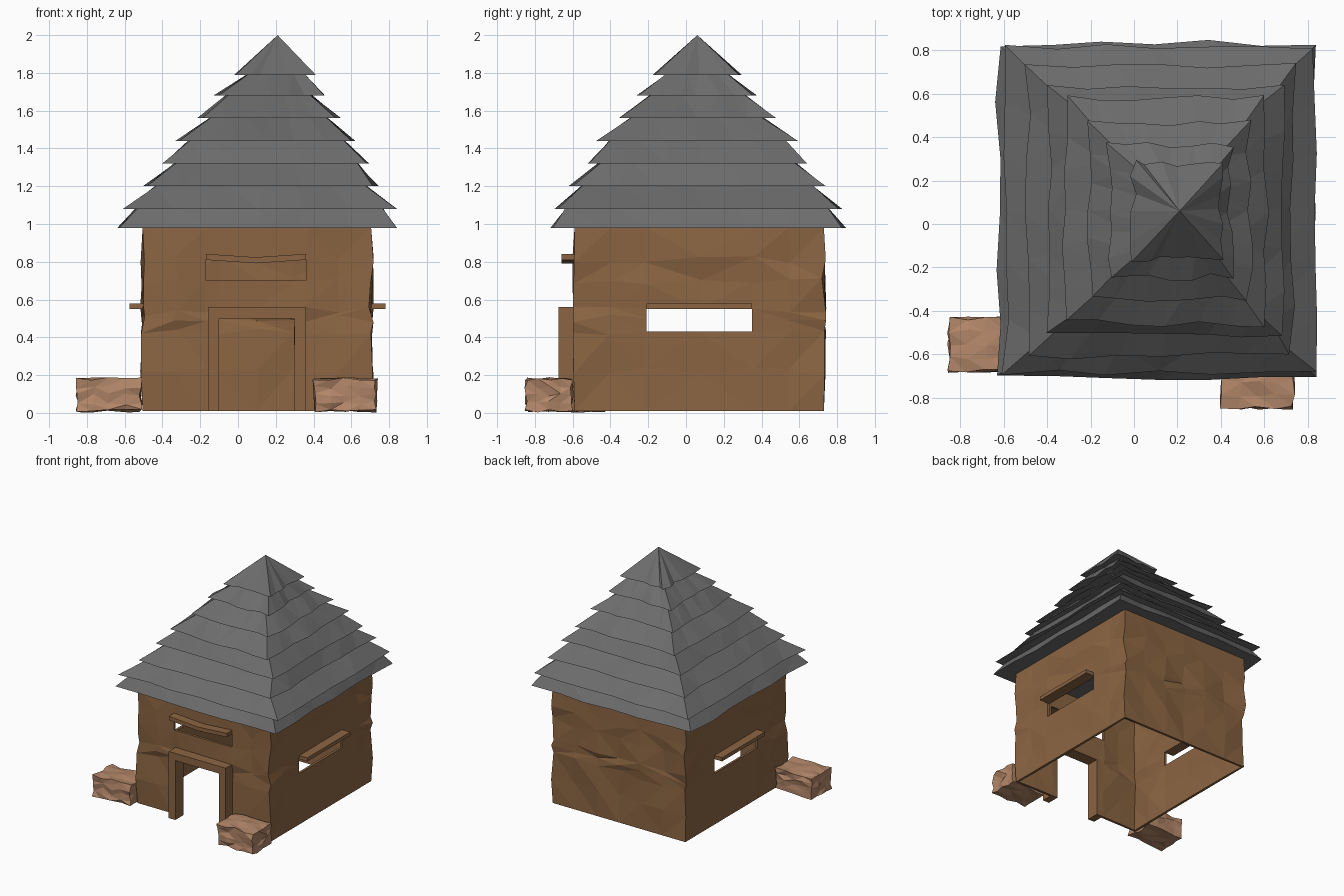
import bpy
import bmesh
import random
from mathutils import Vector

random.seed(4)
if "Cube" in bpy.data.objects:
    bpy.data.objects.remove(bpy.data.objects["Cube"], do_unlink=True)


def make_material(name, rgb):
    mat = bpy.data.materials.new(name)
    mat.use_nodes = True
    mat.diffuse_color = (*rgb, 1)
    mat.node_tree.nodes["Principled BSDF"].inputs["Base Color"].default_value = (*rgb, 1)
    return mat


mud = make_material("mud brown", (0.26, 0.13, 0.055))
straw = make_material("pale tan", (0.45, 0.24, 0.14))
slate = make_material("slate grey", (0.15, 0.15, 0.15))


def finish(bm, name, mat):
    mesh = bpy.data.meshes.new(name)
    bm.to_mesh(mesh)
    bm.free()
    mesh.materials.append(mat)
    obj = bpy.data.objects.new(name, mesh)
    bpy.context.collection.objects.link(obj)
    return obj


def wobble(amount):
    return random.uniform(-amount, amount)


def box(name, low, high, mat, cuts=0, rough=0.0, sag=0.0):
    low, high = Vector(low), Vector(high)
    bm = bmesh.new()
    bmesh.ops.create_cube(bm, size=1)
    if cuts:
        bmesh.ops.subdivide_edges(bm, edges=bm.edges[:], cuts=cuts, use_grid_fill=True)
    for v in bm.verts:
        drop = sag * (1 - abs(2 * v.co.x))
        v.co = (low + high) / 2 + v.co * (high - low)
        v.co += Vector((wobble(rough), wobble(rough), wobble(rough) - drop))
        v.co.z = max(v.co.z, 0)
    if rough:
        bmesh.ops.triangulate(bm, faces=bm.faces[:])
    return finish(bm, name, mat)


# Hollow walls: four gridded sides with openings left out
X0, X1, Y0, Y1 = -0.505, 0.705, -0.59, 0.73
rows = [0.01, 0.22, 0.43, 0.50, 0.55, 0.70, 0.81, 0.98]
front_cols = [X0, -0.33, -0.17, -0.10, 0.10, 0.30, 0.36, 0.53, X1]
side_cols = [Y0, -0.40, -0.21, 0.07, 0.35, 0.54, Y1]
back_cols = [X1 + (X0 - X1) * i / 6 for i in range(7)]
door = (-0.10, 0.30, 0, 0.50)
front_window = (-0.17, 0.36, 0.70, 0.81)
side_window = (-0.21, 0.35, 0.43, 0.55)

bm = bmesh.new()


def wall(cols, place, openings):
    for a, b in zip(cols, cols[1:]):
        for c, d in zip(rows, rows[1:]):
            u, v = (a + b) / 2, (c + d) / 2
            if any(o[0] < u < o[1] and o[2] < v < o[3] for o in openings):
                continue
            bm.faces.new([bm.verts.new(place(*p)) for p in ((a, c), (b, c), (b, d), (a, d))])


wall(front_cols, lambda u, z: (u, Y0, z), [door, front_window])
wall(side_cols, lambda u, z: (X1, u, z), [side_window])
wall(back_cols, lambda u, z: (u, Y1, z), [])
wall(side_cols[::-1], lambda u, z: (X0, u, z), [side_window])
bmesh.ops.remove_doubles(bm, verts=bm.verts[:], dist=0.001)
for v in bm.verts:
    if not v.is_boundary:
        v.co += Vector((wobble(0.013), wobble(0.013), wobble(0.02)))
bmesh.ops.triangulate(bm, faces=bm.faces[:])
walls = finish(bm, "walls", mud)
shell = walls.modifiers.new("thickness", "SOLIDIFY")
shell.thickness = 0.02
shell.offset = -1

# Door frame
box("door_post_right", (-0.16, -0.675, 0.01), (-0.10, -0.57, 0.50), mud)
box("door_post_left", (0.30, -0.675, 0.01), (0.36, -0.57, 0.50), mud)
box("door_lintel", (-0.16, -0.675, 0.50), (0.36, -0.57, 0.56), mud)

# Ledges above the windows
box("front_ledge", (-0.17, -0.66, 0.81), (0.36, -0.58, 0.842), mud, cuts=3, sag=0.018)
box("right_ledge", (-0.575, -0.21, 0.55), (-0.49, 0.35, 0.58), mud)
box("left_ledge", (0.69, -0.21, 0.55), (0.78, 0.35, 0.58), mud)

# Rough blocks beside the house
box("right_block", (-0.85, -0.675, 0.01), (-0.515, -0.435, 0.18), straw, cuts=3, rough=0.01)
box("left_block", (0.405, -0.845, 0.01), (0.73, -0.605, 0.18), straw, cuts=3, rough=0.01)

# Tiered roof: base height, centre x, half width, half depth
tiers = [
    (0.98, 0.105, 0.73, 0.775),
    (1.08, 0.115, 0.71, 0.75),
    (1.20, 0.12, 0.61, 0.665),
    (1.32, 0.15, 0.54, 0.575),
    (1.44, 0.15, 0.465, 0.52),
    (1.56, 0.165, 0.365, 0.405),
    (1.68, 0.165, 0.28, 0.305),
    (1.79, 0.20, 0.205, 0.22),
]
CY, SEG = 0.06, 6


def ring(bm, z, cx, hx, hy, rough):
    corners = [(-1, -1), (1, -1), (1, 1), (-1, 1)]
    verts = []
    for k, (ax, ay) in enumerate(corners):
        bx, by = corners[(k + 1) % 4]
        for i in range(SEG):
            t = i / SEG
            x, y = ax + (bx - ax) * t, ay + (by - ay) * t
            verts.append(bm.verts.new((cx + x * hx + wobble(rough), CY + y * hy + wobble(rough), z)))
    return verts


for n, (z, cx, hx, hy) in enumerate(tiers):
    bm = bmesh.new()
    low = ring(bm, z, cx, hx, hy, 0.018)
    count = len(low)
    bm.faces.new(low[::-1])
    if n + 1 < len(tiers):
        nz, ncx, nhx, nhy = tiers[n + 1]
        top = ring(bm, nz + 0.005, ncx, nhx - 0.06, nhy - 0.06, 0.008)
        for i in range(count):
            j = (i + 1) % count
            bm.faces.new((low[i], low[j], top[j], top[i]))
        bm.faces.new(top)
    else:
        apex = bm.verts.new((0.21, CY, 2))
        for i in range(count):
            bm.faces.new((low[i], low[(i + 1) % count], apex))
    bmesh.ops.triangulate(bm, faces=bm.faces[:])
    finish(bm, f"roof_tier_{n + 1}", slate)
